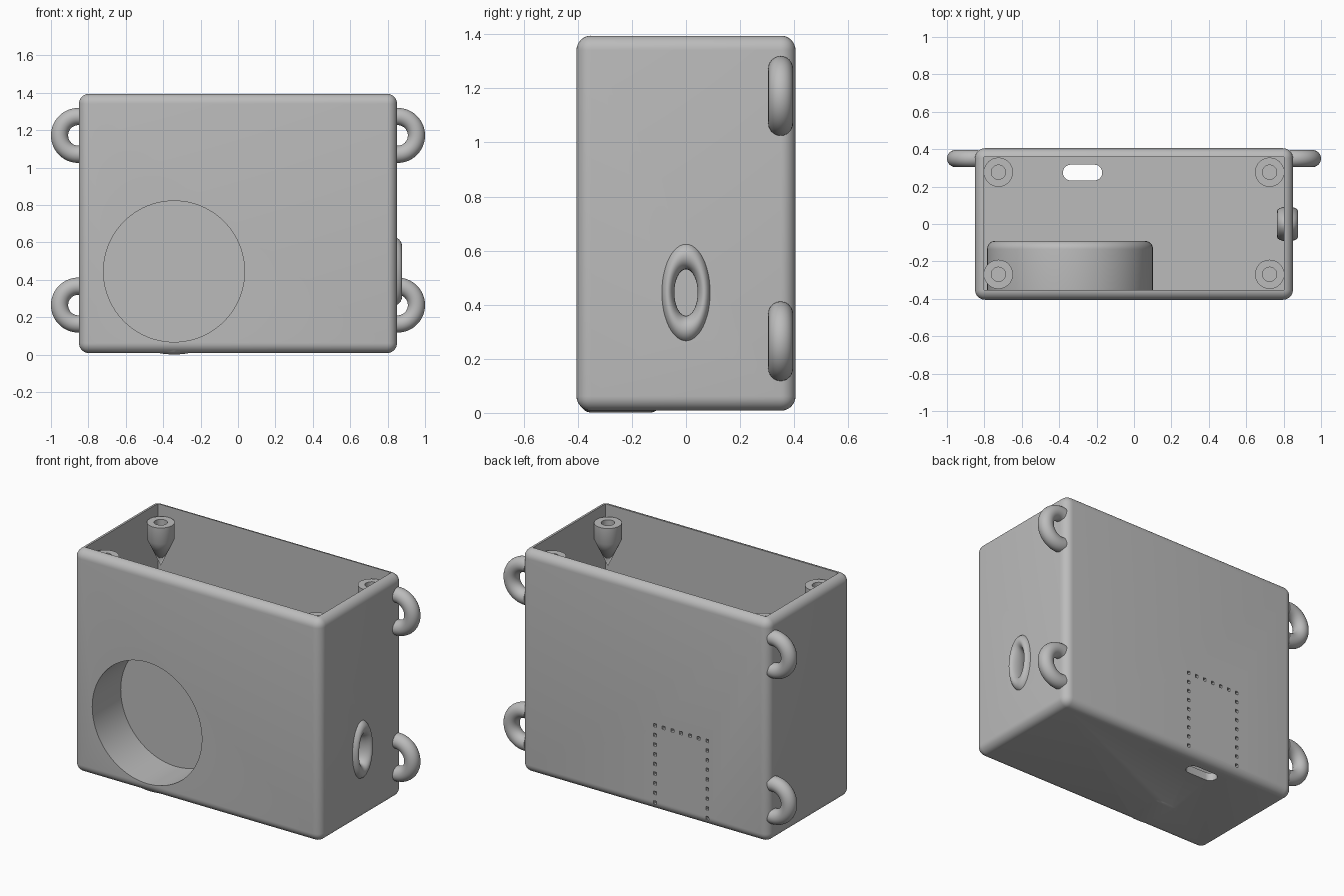
import bpy, bmesh, math
from mathutils import Matrix, Vector

cube = bpy.data.objects.get("Cube")
if cube:
    bpy.data.objects.remove(cube, do_unlink=True)

grey = bpy.data.materials.new("light_grey_plastic")
grey.use_nodes = True
GREY = (0.5, 0.5, 0.5, 1)
grey.diffuse_color = GREY
grey.node_tree.nodes["Principled BSDF"].inputs["Base Color"].default_value = GREY


def make(name, bm):
    """Turn a bmesh into a grey object with smooth curves and sharp edges."""
    bmesh.ops.recalc_face_normals(bm, faces=bm.faces)
    mesh = bpy.data.meshes.new(name)
    bm.to_mesh(mesh)
    bm.free()
    mesh.materials.append(grey)
    ob = bpy.data.objects.new(name, mesh)
    bpy.context.collection.objects.link(ob)
    return ob


def smooth(ob):
    bpy.ops.object.select_all(action='DESELECT')
    ob.select_set(True)
    bpy.context.view_layer.objects.active = ob
    bpy.ops.object.shade_smooth_by_angle(angle=math.radians(35))


def add_box(bm, low, high):
    low, high = Vector(low), Vector(high)
    matrix = Matrix.Translation((low + high) / 2) @ Matrix.Diagonal((high - low).to_4d())
    bmesh.ops.create_cube(bm, size=1, matrix=matrix)


def add_cylinder(bm, center, radius, depth, axis, sides=96):
    rot = Vector((0, 0, 1)).rotation_difference(Vector(axis)).to_matrix().to_4x4()
    bmesh.ops.create_cone(bm, cap_ends=True, segments=sides, radius1=radius, radius2=radius,
                          depth=depth, matrix=Matrix.Translation(center) @ rot)


def round_edges(bm, radius, edges):
    bmesh.ops.bevel(bm, geom=edges, offset=radius, segments=8, profile=0.5, affect='EDGES')


def combine(ob, other, operation):
    """Apply a boolean and discard the helper."""
    other.hide_render = True
    mod = ob.modifiers.new("combine", 'BOOLEAN')
    mod.object, mod.operation, mod.solver = other, operation, 'EXACT'
    bpy.context.view_layer.objects.active = ob
    bpy.ops.object.modifier_apply(modifier=mod.name)
    bpy.data.objects.remove(other, do_unlink=True)


def ring(name, major, minor, matrix, arc=2 * math.pi, steps=48):
    """Sweep a circle around z, closed or as an arc with capped ends."""
    bm = bmesh.new()
    circle = bmesh.ops.create_circle(
        bm, radius=minor, segments=24, cap_ends=arc < 6,
        matrix=Matrix.Translation((major, 0, 0)) @ Matrix.Rotation(math.pi / 2, 4, 'X'))
    start = Matrix.Rotation(-arc / 2, 4, 'Z')
    bmesh.ops.transform(bm, matrix=start, verts=circle["verts"])
    geom = bm.faces[:] if arc < 6 else bm.edges[:]
    if arc < 6:
        bmesh.ops.duplicate(bm, geom=bm.verts[:] + bm.edges[:] + bm.faces[:])
        geom = bm.edges[:len(bm.edges) // 2]
    bmesh.ops.spin(bm, geom=geom, cent=(0, 0, 0), axis=(0, 0, 1), angle=arc, steps=steps)
    bmesh.ops.remove_doubles(bm, verts=bm.verts, dist=0.0005)
    if arc < 6:
        rim = [e for e in bm.edges if e.is_boundary]
        bmesh.ops.holes_fill(bm, edges=rim, sides=0)
    bmesh.ops.transform(bm, matrix=matrix, verts=bm.verts)
    ob = make(name, bm)
    smooth(ob)
    return ob


# Rounded case, hollowed and open at the top
bm = bmesh.new()
add_box(bm, (-0.85, -0.405, 0.008), (0.85, 0.405, 1.395))
round_edges(bm, 0.054, bm.edges[:])
case = make("case", bm)
bm = bmesh.new()
add_box(bm, (-0.802, -0.353, 0.058), (0.802, 0.358, 1.6))
combine(case, make("cavity_cutter", bm), 'DIFFERENCE')

# Round cup behind the front wall
CUP = (-0.342, 0.445)
bm = bmesh.new()
add_cylinder(bm, (CUP[0], -0.242, CUP[1]), 0.444, 0.304, (0, 1, 0))
round_edges(bm, 0.045, [e for e in bm.edges if abs(e.verts[0].co.y - e.verts[1].co.y) < 0.001])
combine(case, make("cup", bm), 'UNION')

# Front recess, side opening, floor slot and the perforated outline at the back
bm = bmesh.new()
add_cylinder(bm, (CUP[0], -0.32, CUP[1]), 0.377, 0.39, (0, 1, 0))
combine(case, make("recess_cutter", bm), 'DIFFERENCE')

bm = bmesh.new()
add_cylinder(bm, (0.825, 0, 0), 0.06, 0.2, (1, 0, 0), 48)
bmesh.ops.transform(bm, matrix=Matrix.Translation((0, 0, 0.445)) @ Matrix.Diagonal((1, 1, 2, 1)),
                    verts=bm.verts)
combine(case, make("side_opening_cutter", bm), 'DIFFERENCE')

bm = bmesh.new()
add_box(bm, (-0.38, 0.233, -0.1), (-0.17, 0.317, 0.15))
upright = [e for e in bm.edges if abs(e.verts[0].co.z - e.verts[1].co.z) > 0.1]
round_edges(bm, 0.041, upright)
combine(case, make("slot_cutter", bm), 'DIFFERENCE')

bm = bmesh.new()
for col in range(7):
    for row in range(9):
        if col in (0, 6) or row == 8:
            x, z = -0.43 + 0.06 * col, 0.06 + 0.06 * row
            add_box(bm, (x - 0.01, 0.33, z - 0.01), (x + 0.01, 0.45, z + 0.01))
combine(case, make("perforation_cutter", bm), 'DIFFERENCE')
smooth(case)

# Oval grommet around the side opening
ring("side_grommet", 0.068, 0.025,
     Matrix.Translation((0.821, 0, 0.445)) @ Matrix.Diagonal((2.24, 1, 2, 1))
     @ Matrix.Rotation(math.pi / 2, 4, 'Y'))

# Strap loops on both sides, their ends buried in the walls
for side, label in ((1, "left"), (-1, "right")):
    for z, level in ((0.265, "lower"), (1.172, "upper")):
        matrix = Matrix.Translation((side * 0.853, 0.35, z)) @ Matrix.Rotation(math.pi / 2, 4, 'X')
        if side < 0:
            matrix = matrix @ Matrix.Rotation(math.pi, 4, 'Z')
        ring(f"{label}_{level}_strap_loop", 0.101, 0.046, matrix, arc=math.radians(200))

# Screw bosses in the corners: drilled cylinders tapering to a point
BOSS = [(0, 1.2), (0.038, 1.2), (0.038, 1.33), (0.078, 1.33), (0.078, 1.23), (0, 1.06)]
for x, side in ((0.725, "left"), (-0.725, "right")):
    for y, end in ((0.277, "back"), (-0.269, "front")):
        bm = bmesh.new()
        points = [bm.verts.new((r, 0, z)) for r, z in BOSS]
        edges = [bm.edges.new(pair) for pair in zip(points, points[1:])]
        bmesh.ops.spin(bm, geom=points + edges, cent=(0, 0, 0), axis=(0, 0, 1),
                       angle=2 * math.pi, steps=48)
        bmesh.ops.remove_doubles(bm, verts=bm.verts, dist=0.0005)
        bmesh.ops.translate(bm, vec=(x, y, 0), verts=bm.verts)
        smooth(make(f"{end}_{side}_screw_boss", bm))
